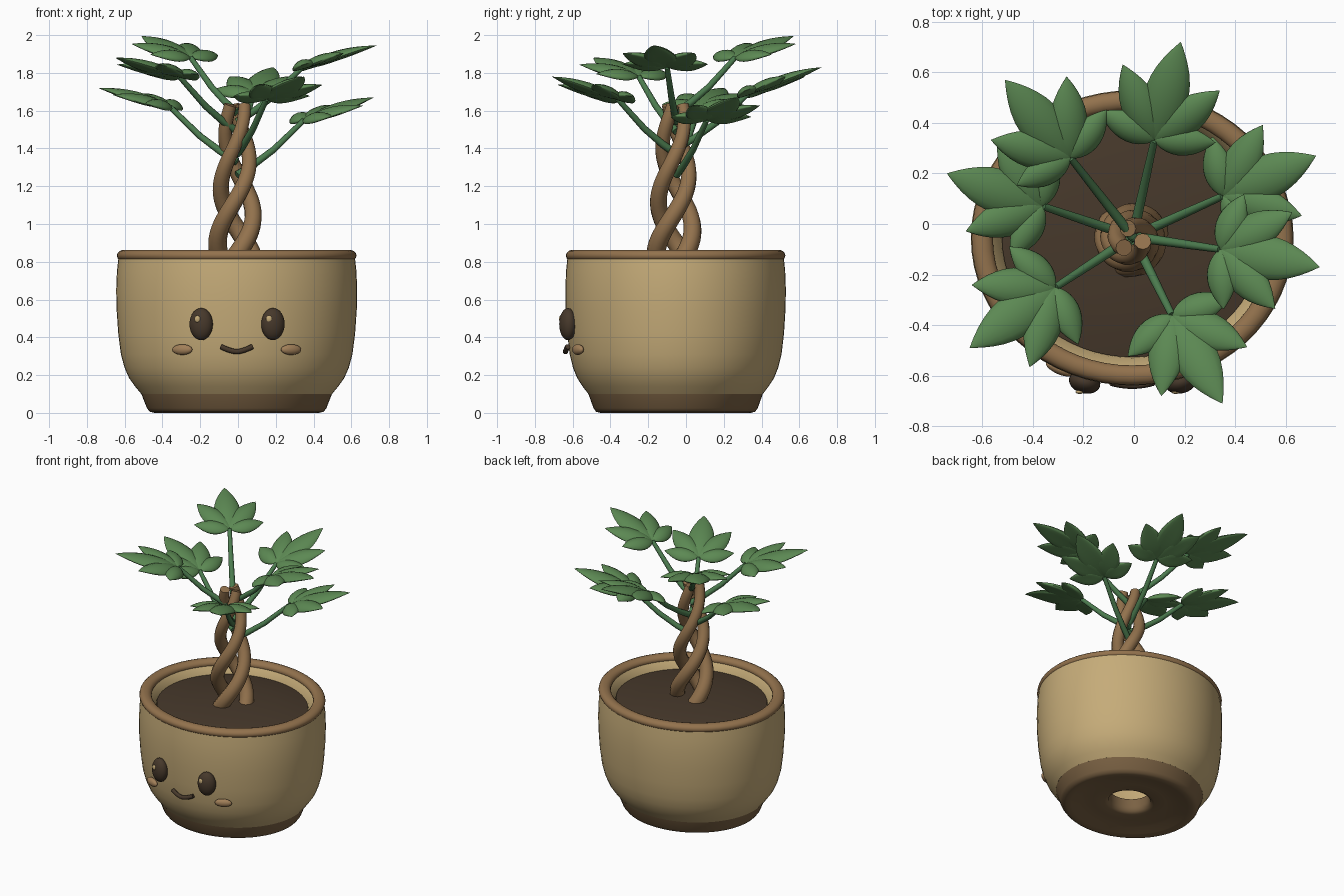
import bpy, bmesh, math
from mathutils import Vector, Matrix

cube = bpy.data.objects.get("Cube")
if cube:
    bpy.data.objects.remove(cube, do_unlink=True)

CX, CY, SQUASH = -0.007, -0.055, 0.915  # pot centre and its oval depth


def material(name, rgb):
    m = bpy.data.materials.new(name)
    m.use_nodes = True
    m.diffuse_color = (*rgb, 1)
    m.node_tree.nodes["Principled BSDF"].inputs["Base Color"].default_value = (*rgb, 1)
    return m


TAN = material("tan_clay", (0.56, 0.41, 0.19))
BROWN = material("brown_wood", (0.29, 0.168, 0.074))
FOOT = material("dark_brown_clay", (0.195, 0.12, 0.056))
DARK = material("dark_soil", (0.062, 0.04, 0.024))
BLUSH = material("blush", (0.36, 0.215, 0.1))
LEAF = material("leaf_green", (0.107, 0.25, 0.087))
STEM = material("stem_green", (0.072, 0.2, 0.078))


def smooth(obj, angle=40):
    bpy.ops.object.select_all(action="DESELECT")
    obj.select_set(True)
    bpy.context.view_layer.objects.active = obj
    bpy.ops.object.shade_smooth_by_angle(angle=math.radians(angle))


def finish(name, bm, mat, angle=40):
    bmesh.ops.recalc_face_normals(bm, faces=bm.faces)
    mesh = bpy.data.meshes.new(name)
    bm.to_mesh(mesh)
    bm.free()
    mesh.materials.append(mat)
    obj = bpy.data.objects.new(name, mesh)
    bpy.context.collection.objects.link(obj)
    smooth(obj, angle)


def lathe(name, profile, mat, closed=False, angle=40):
    """Spin a (radius, height) profile into an oval vessel part."""
    bm = bmesh.new()
    verts = [bm.verts.new((r, 0, z)) for r, z in profile]
    pairs = list(zip(verts, verts[1:])) + ([(verts[-1], verts[0])] if closed else [])
    edges = [bm.edges.new(p) for p in pairs]
    bmesh.ops.spin(bm, geom=verts + edges, cent=(0, 0, 0), axis=(0, 0, 1),
                   angle=2 * math.pi, steps=64)
    bmesh.ops.remove_doubles(bm, verts=bm.verts, dist=0.0005)
    bmesh.ops.transform(bm, verts=bm.verts, matrix=Matrix.Translation((CX, CY, 0))
                        @ Matrix.Diagonal((1, SQUASH, 1, 1)))
    finish(name, bm, mat, angle)


def tube(name, points, radii, mat, thickness):
    """Round tube through a list of points, capped at both ends."""
    curve = bpy.data.curves.new(name, "CURVE")
    curve.dimensions = "3D"
    curve.bevel_depth = thickness
    curve.bevel_resolution = 3
    curve.use_fill_caps = True
    spline = curve.splines.new("POLY")
    spline.points.add(len(points) - 1)
    for p, co, r in zip(spline.points, points, radii):
        p.co = (*co, 1)
        p.radius = r
    curve.materials.append(mat)
    obj = bpy.data.objects.new(name, curve)
    bpy.context.collection.objects.link(obj)
    bpy.ops.object.select_all(action="DESELECT")
    obj.select_set(True)
    bpy.context.view_layer.objects.active = obj
    bpy.ops.object.convert(target="MESH")
    smooth(bpy.context.object, 50)


def ellipsoid(name, centre, size, mat, turn=0):
    bm = bmesh.new()
    bmesh.ops.create_uvsphere(bm, u_segments=24, v_segments=14, radius=1)
    bmesh.ops.transform(bm, verts=bm.verts, matrix=Matrix.Translation(centre)
                        @ Matrix.Rotation(turn, 4, "Z") @ Matrix.Diagonal((*size, 1)))
    finish(name, bm, mat, 60)


# Pot: wall, foot with drain hole, rolled rim, mounded soil
lathe("pot_wall", [(0.17, 0.1), (0.505, 0.1), (0.538, 0.14), (0.57, 0.185), (0.594, 0.24),
                   (0.613, 0.31), (0.627, 0.42), (0.636, 0.55), (0.638, 0.65), (0.634, 0.75),
                   (0.625, 0.83), (0.558, 0.83), (0.52, 0.785), (0.505, 0.72), (0.495, 0.4),
                   (0.45, 0.2), (0.4, 0.125), (0.17, 0.125)], TAN, True)
lathe("pot_foot", [(0.18, 0.13), (0.14, 0.128), (0.138, 0.07), (0.145, 0.04), (0.17, 0.028),
                   (0.25, 0.032), (0.34, 0.022), (0.4, 0.006), (0.435, 0), (0.46, 0.006),
                   (0.475, 0.025), (0.505, 0.101)], FOOT, angle=70)
rim = [(0.593 + 0.042 * math.cos(a), 0.833 + 0.031 * math.sin(a))
       for a in (i * math.tau / 14 for i in range(14))]
lathe("pot_rim", rim, BROWN, True, 60)
lathe("soil", [(0, 0.82), (0.15, 0.817), (0.3, 0.808), (0.42, 0.795), (0.515, 0.778),
               (0.505, 0.72), (0, 0.72)], DARK)

# Face
for side, label in ((-1, "right"), (1, "left")):
    x = -0.005 + side * 0.19
    ellipsoid(label + "_eye", (x, -0.625, 0.47), (0.063, 0.045, 0.085), DARK, side * 0.25)
    ellipsoid(label + "_eye_glint", (x - 0.02, -0.664, 0.497), (0.016, 0.008, 0.018), TAN)
    ellipsoid(label + "_cheek", (-0.007 + side * 0.288, -0.572, 0.335),
              (0.058, 0.022, 0.028), BLUSH, side * 0.42)
smile = [(-0.007 + 0.083 * u, -0.638 + 0.012 * u * u, 0.324 + 0.027 * abs(u) ** 1.6)
         for u in (i / 5 - 1 for i in range(11))]
tube("mouth", smile, [1] * 11, DARK, 0.014)

# Braided trunk: three strands winding round each other
for k in range(3):
    points, radii = [], []
    for i in range(37):
        t = i / 36
        z = 0.78 + 0.85 * t
        a = math.radians(165 + 120 * k + 400 * (z - 0.87))
        r = 0.102 - 0.057 * t ** 1.4
        points.append((-0.01 + r * math.cos(a), -0.06 + r * math.sin(a), z))
        radii.append(1.15 - 0.4 * t)
    tube("trunk_strand_%d" % (k + 1), points, radii, BROWN, 0.045)


def add_leaflet(bm, base, forward, up, length, width):
    """Pointed, plump leaflet shaped from a sphere."""
    side = up.cross(forward)
    made = bmesh.ops.create_uvsphere(bm, u_segments=16, v_segments=14, radius=1)["verts"]
    for v in made:
        x, y, z = v.co.z, v.co.x, v.co.y
        ring = math.hypot(y, z) or 1
        t = min(max((x + 1) / 2, 0), 1)
        w = 3.44 * t ** 0.8 * (1 - t)
        across, lift = y / ring * w, z / ring * w
        height = 0.024 * lift - 0.016 * across ** 2 + 0.01 * math.sin(math.pi * t)
        v.co = base + forward * (t * length) + side * (across * width) + up * height


# Palmate leaves: (stalk end, leaf tip)
leaves = [((0.08, 0.33, 1.69), (0.185, 0.72, 1.83)),
          ((-0.25, 0.26, 1.88), (-0.51, 0.57, 1.995)),
          ((-0.36, 0.07, 1.62), (-0.74, 0.20, 1.72)),
          ((-0.31, -0.25, 1.78), (-0.65, -0.49, 1.88)),
          ((0.15, -0.36, 1.66), (0.35, -0.71, 1.78)),
          ((0.34, -0.10, 1.83), (0.735, -0.17, 1.945)),
          ((0.35, 0.11, 1.55), (0.72, 0.27, 1.67))]
blades = [(0, 1, 0.088), (36, 0.79, 0.075), (-36, 0.79, 0.075),
          (76, 0.57, 0.062), (-76, 0.57, 0.062)]  # angle, length share, half width
bends = [(0, 0.29), (0.25, 0.235), (0.55, 0.155), (1, 0)]  # share along stalk, drop
heart = Vector((-0.005, -0.05, 0))
for n, (base, tip) in enumerate(leaves, 1):
    base, tip = Vector(base), Vector(tip)
    forward = (tip - base).normalized()
    side = forward.cross(Vector((0, 0, 1))).normalized()
    up = side.cross(forward)
    bm = bmesh.new()
    for angle, share, width in blades:
        heading = Matrix.Rotation(math.radians(angle), 3, up) @ forward
        add_leaflet(bm, base, heading, up, (tip - base).length * share, width)
    finish("leaf_%d" % n, bm, LEAF, 60)

    # Bent stalk from trunk to leaf
    path = []
    for share, drop in bends:
        p = heart.lerp(base, share)
        p.z = base.z - drop
        path.append(p)
    tube("leaf_stalk_%d" % n, path, [1.25, 1.15, 1.05, 0.85], STEM, 0.0165)
